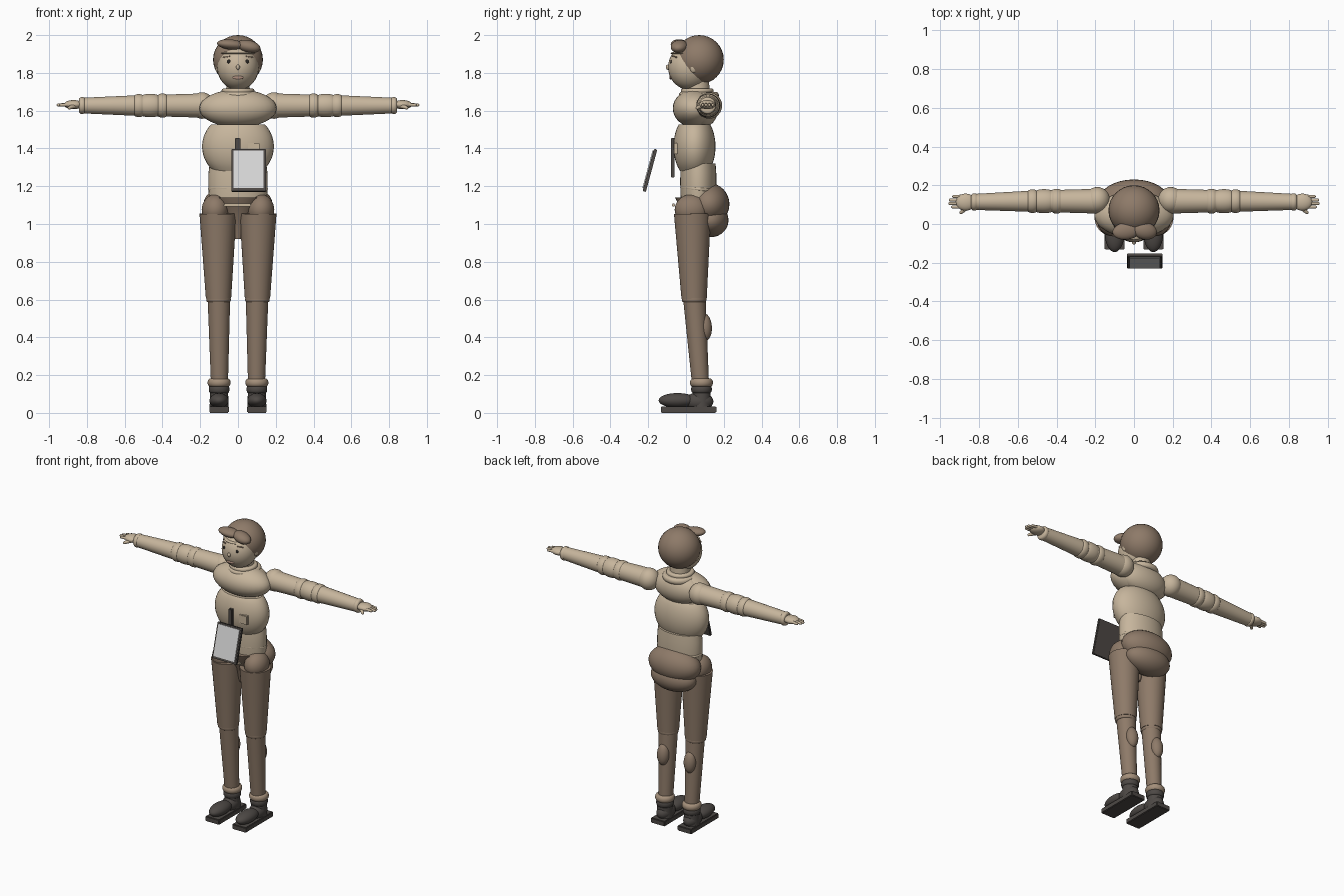
import bpy, bmesh, math
from mathutils import Vector, Matrix

if "Cube" in bpy.data.objects:
    bpy.data.objects.remove(bpy.data.objects["Cube"])


def material(name, rgb):
    m = bpy.data.materials.new(name)
    m.diffuse_color = (*rgb, 1)
    m.use_nodes = True
    m.node_tree.nodes["Principled BSDF"].inputs["Base Color"].default_value = m.diffuse_color
    return m


CREAM = material("cream", (0.57, 0.465, 0.335))
BROWN = material("brown", (0.27, 0.195, 0.14))
TAN = material("tan", (0.37, 0.275, 0.195))
DARK = material("charcoal", (0.075, 0.066, 0.06))
BLACK = material("near_black", (0.025, 0.022, 0.02))
LIP = material("lip", (0.40, 0.26, 0.20))
SCREEN = material("screen_grey", (0.68, 0.68, 0.68))


def finish(name, bm, mat, matrix):
    bmesh.ops.recalc_face_normals(bm, faces=bm.faces)
    me = bpy.data.meshes.new(name)
    bm.to_mesh(me)
    bm.free()
    me.materials.append(mat)
    ob = bpy.data.objects.new(name, me)
    bpy.context.collection.objects.link(ob)
    ob.matrix_world = matrix
    bpy.ops.object.select_all(action='DESELECT')
    ob.select_set(True)
    bpy.context.view_layer.objects.active = ob
    bpy.ops.object.shade_smooth_by_angle(angle=math.radians(40))
    return ob


def turn(rot):
    return (Matrix.Rotation(rot[2], 4, 'Z') @ Matrix.Rotation(rot[1], 4, 'Y')
            @ Matrix.Rotation(rot[0], 4, 'X'))


def ball(name, loc, r, mat, rot=(0, 0, 0), seg=32):
    bm = bmesh.new()
    bmesh.ops.create_uvsphere(bm, u_segments=seg, v_segments=seg // 2, radius=1)
    bmesh.ops.scale(bm, vec=r, verts=bm.verts)
    return finish(name, bm, mat, Matrix.Translation(loc) @ turn(rot))


def box(name, loc, size, mat, rot=(0, 0, 0), bevel=0.0):
    bm = bmesh.new()
    bmesh.ops.create_cube(bm, size=1)
    bmesh.ops.scale(bm, vec=size, verts=bm.verts)
    if bevel:
        bmesh.ops.bevel(bm, geom=bm.edges[:], offset=bevel, segments=2, affect='EDGES')
    return finish(name, bm, mat, Matrix.Translation(loc) @ turn(rot))


def rod(name, a, b, r0, r1, mat, seg=32):
    a, b = Vector(a), Vector(b)
    bm = bmesh.new()
    bmesh.ops.create_cone(bm, cap_ends=True, segments=seg, radius1=r0, radius2=r1,
                          depth=(b - a).length)
    q = (b - a).to_track_quat('Z', 'Y').to_matrix().to_4x4()
    return finish(name, bm, mat, Matrix.Translation((a + b) / 2) @ q)


def lathe(name, profile, loc, mat, depth=1.0, rot=(0, 0, 0), seg=32):
    """Revolve (radius, height) pairs about z, with y scaled by depth."""
    bm = bmesh.new()
    rings = [[bm.verts.new((r * math.cos(t), r * depth * math.sin(t), z))
              for t in (math.tau * i / seg for i in range(seg))] for r, z in profile]
    for lo, hi in zip(rings, rings[1:]):
        for i in range(seg):
            j = (i + 1) % seg
            bm.faces.new((lo[i], lo[j], hi[j], hi[i]))
    bm.faces.new(rings[0][::-1])
    bm.faces.new(rings[-1])
    return finish(name, bm, mat, Matrix.Translation(loc) @ turn(rot))


def band(name, loc, radius, half, bulge, mat, depth=1.0, rot=(0, 0, 0)):
    """Rounded ring of given radius, half height and outward bulge."""
    pts = [(radius + bulge * math.cos(a), half * math.sin(a))
           for a in (math.radians(d) for d in range(-90, 91, 20))]
    return lathe(name, pts, loc, mat, depth, rot)


# Head, hair and fringe
FC, FR = (0, 0.02, 1.83), (0.11, 0.115, 0.12)
ball("face", FC, FR, CREAM)
ball("hair", (0, 0.07, 1.87), (0.132, 0.13, 0.13), BROWN)
ball("forehead_band", (0, 0.02, 1.904), (0.098, 0.102, 0.012), CREAM)
ball("fringe_left", (-0.037, -0.035, 1.95), (0.075, 0.045, 0.027), BROWN, (0, 0.1, 0.15))
ball("fringe_right", (0.055, -0.035, 1.94), (0.065, 0.045, 0.033), BROWN, (0, 0.2, -0.2))


def face_y(x, z):
    return FC[1] - FR[1] * math.sqrt(1 - (x / FR[0]) ** 2 - ((z - FC[2]) / FR[2]) ** 2)


# Facial features
for s in (-1, 1):
    side = "left" if s < 0 else "right"
    ball(f"eye_{side}", (s * 0.048, face_y(0.048, 1.86), 1.86), (0.01, 0.004, 0.01), BLACK, seg=16)
    box(f"eyebrow_{side}", (s * 0.06, face_y(0.06, 1.885), 1.885), (0.04, 0.008, 0.006),
        BROWN, (0, s * 0.15, s * 0.5))
    ball(f"ear_{side}", (s * 0.108, 0.04, 1.83), (0.012, 0.02, 0.03), CREAM, seg=16)
ball("nose", (0, face_y(0, 1.83), 1.83), (0.01, 0.012, 0.014), CREAM, seg=16)
ball("mouth", (0, face_y(0, 1.775), 1.775), (0.03, 0.006, 0.01), LIP, seg=16)

# Neck and collar
rod("neck", (0, 0.065, 1.62), (0, 0.06, 1.78), 0.066, 0.06, CREAM)
band("collar_upper", (0, 0.06, 1.703), 0.075, 0.015, 0.012, CREAM)
band("collar_lower", (0, 0.068, 1.68), 0.09, 0.02, 0.016, CREAM)

# Torso
ball("chest", (0, 0.045, 1.612), (0.205, 0.115, 0.1), CREAM)
ball("upper_back", (0, 0.085, 1.61), (0.17, 0.085, 0.1), CREAM)
lathe("abdomen", [(0.19 * math.sqrt(1 - (k / 0.178) ** 2), k)
                  for k in (-0.13 + 0.02 * i for i in range(13))] + [(0.14, 0.118)],
      (0, 0.045, 1.41), CREAM, 0.585)
lathe("waist", [(0.15, -0.1), (0.155, -0.06), (0.157, 0), (0.156, 0.05), (0.15, 0.1)],
      (0, 0.065, 1.22), CREAM, 0.61)
band("waist_band", (0, 0.067, 1.185), 0.152, 0.008, 0.006, CREAM, 0.62, (-0.1, 0, 0))

# Pelvis
ball("seat_upper", (0, 0.12, 1.105), (0.182, 0.11, 0.112), BROWN)
ball("seat_lower", (0, 0.13, 1.02), (0.16, 0.095, 0.09), BROWN)
lathe("crotch", [(0.015, -0.13), (0.045, -0.03), (0.1, 0.04), (0.13, 0.09)],
      (0, 0.04, 1.05), BROWN, 0.75)
box("belt_clasp", (-0.003, -0.066, 1.1), (0.145, 0.018, 0.016), CREAM, bevel=0.004)

# Limbs, mirrored left and right
for s in (-1, 1):
    side = "left" if s < 0 else "right"

    def p(x, y, z):
        return (s * x, y, z)

    # Leg
    ball(f"hip_{side}", p(0.12, 0.03, 1.075), (0.072, 0.09, 0.082), BROWN)
    rod(f"thigh_{side}", p(0.103, 0.043, 0.605), p(0.106, 0.034, 1.055), 0.067, 0.098, BROWN)
    band(f"knee_band_{side}", p(0.103, 0.043, 0.6), 0.058, 0.014, 0.007, BROWN)
    rod(f"shin_{side}", p(0.098, 0.077, 0.15), p(0.101, 0.044, 0.61), 0.045, 0.06, BROWN)
    ball(f"calf_{side}", p(0.1, 0.1, 0.455), (0.04, 0.037, 0.072), BROWN, (0.07, 0, 0))
    band(f"sock_cuff_{side}", p(0.1, 0.082, 0.16), 0.045, 0.022, 0.016, TAN)

    # Shoe
    band(f"shoe_collar_{side}", p(0.1, 0.082, 0.125), 0.045, 0.02, 0.01, DARK)
    rod(f"shoe_ankle_{side}", p(0.1, 0.082, 0.03), p(0.1, 0.082, 0.14), 0.05, 0.047, DARK)
    ball(f"shoe_toe_{side}", p(0.1, -0.045, 0.066), (0.051, 0.1, 0.039), DARK)
    ball(f"shoe_heel_{side}", p(0.1, 0.07, 0.06), (0.05, 0.075, 0.05), DARK)
    box(f"sole_{side}", p(0.1, 0.014, 0.017), (0.104, 0.294, 0.034), DARK, bevel=0.004)

    # Arm
    AY, AZ = 0.118, 1.627
    across = (0, math.pi / 2, 0)
    ball(f"shoulder_{side}", p(0.19, AY + 0.005, AZ), (0.066, 0.068, 0.07), CREAM)
    rod(f"upper_arm_{side}", p(0.19, AY, AZ), p(0.46, AY, AZ), 0.064, 0.056, CREAM)
    for i, (x, r, h) in enumerate(((0.4, 0.052, 0.025), (0.465, 0.05, 0.045),
                                   (0.525, 0.049, 0.025))):
        band(f"elbow_ring_{i}_{side}", p(x, AY, AZ), r, h, 0.012, CREAM, rot=across)
    rod(f"forearm_{side}", p(0.5, AY, AZ), p(0.83, AY - 0.004, AZ), 0.056, 0.041, CREAM)
    band(f"wrist_cuff_{side}", p(0.825, AY - 0.004, AZ), 0.034, 0.016, 0.011, CREAM, rot=across)

    # Hand
    ball(f"palm_{side}", p(0.87, 0.113, AZ + 0.005), (0.052, 0.044, 0.024), CREAM)
    for i, tip in enumerate((0.945, 0.96, 0.957, 0.94)):
        y = 0.088 + 0.018 * i
        rod(f"finger_{i}_{side}", p(0.88, y, AZ + 0.006), p(tip - 0.008, y, AZ + 0.003),
            0.01, 0.008, CREAM, 12)
        ball(f"fingertip_{i}_{side}", p(tip - 0.008, y, AZ + 0.003), (0.008,) * 3, CREAM, seg=12)
    rod(f"thumb_{side}", p(0.86, 0.09, AZ), p(0.893, 0.06, AZ - 0.012), 0.014, 0.009, CREAM, 12)
    ball(f"thumb_tip_{side}", p(0.893, 0.06, AZ - 0.012), (0.009,) * 3, CREAM, seg=12)

# Pocket and stylus on the abdomen
box("pocket", (0.082, -0.054, 1.4), (0.062, 0.02, 0.06), CREAM, bevel=0.003)
box("stylus_holder", (-0.002, -0.07, 1.35), (0.028, 0.02, 0.21), DARK, bevel=0.003)

# Tilted tablet floating in front
tilt = -0.265
box("tablet", (0.056, -0.191, 1.284), (0.183, 0.018, 0.232), DARK, (tilt, 0, 0), 0.003)
n = turn((tilt, 0, 0)) @ Vector((0, -0.0105, 0))
box("tablet_screen", Vector((0.056, -0.191, 1.286)) + n, (0.158, 0.006, 0.205), SCREEN, (tilt, 0, 0))
